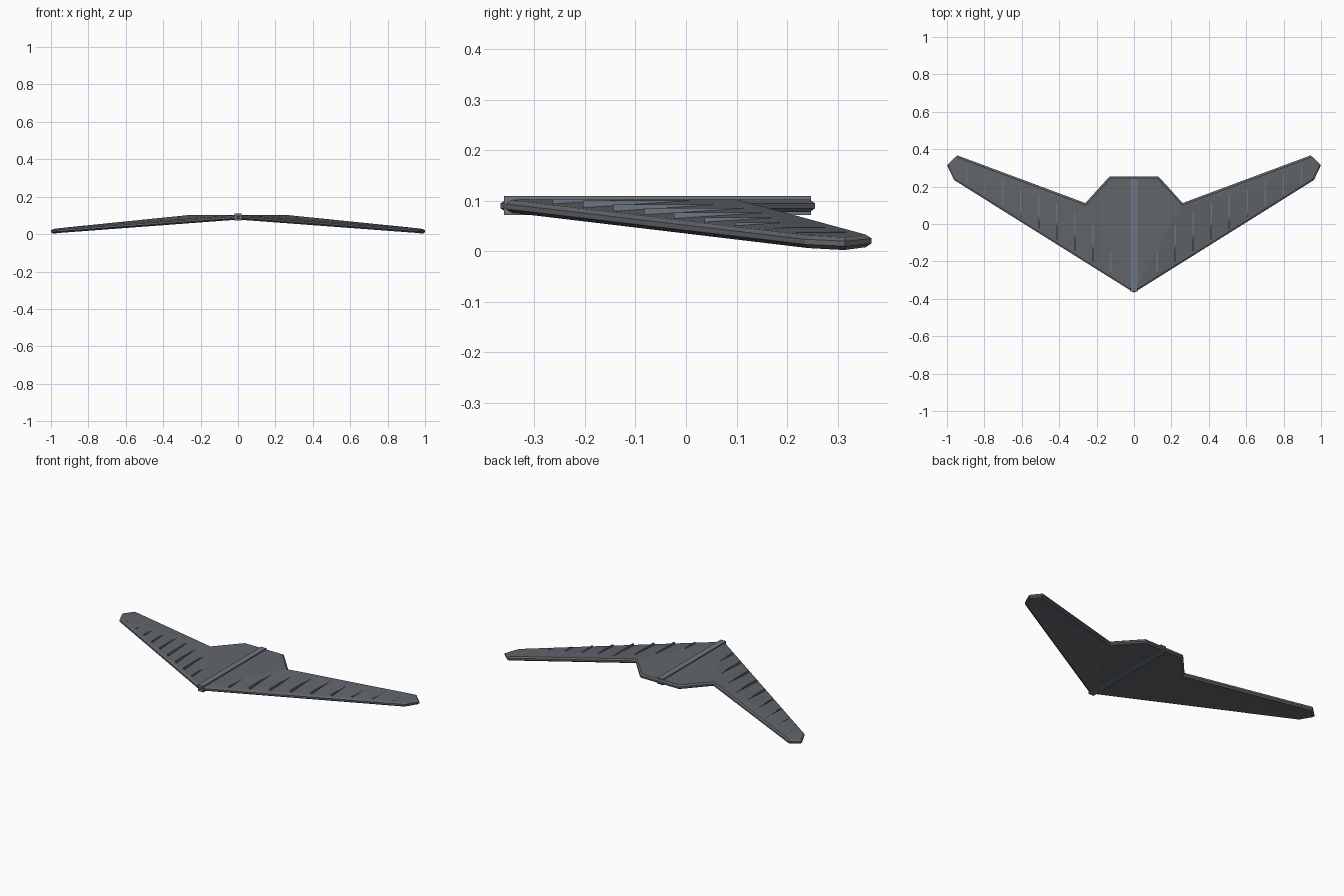
import bpy, bmesh
from mathutils import Vector

if "Cube" in bpy.data.objects:
    bpy.data.objects.remove(bpy.data.objects["Cube"])

# half outline: nose, leading tip, outer tip, trailing tip, notch, tail corner
HALF = [(0, -0.367), (0.962, 0.235), (1.0, 0.315), (0.945, 0.367), (0.26, 0.112), (0.13, 0.255)]
OUTLINE = HALF + [(-x, y) for x, y in reversed(HALF[1:])]
N = len(OUTLINE)
THICK = 0.0125
BEVEL = 0.01


def droop(x):
    return 0.09 - 0.075 * max(0, abs(x) - 0.26) / 0.74


def inset(points, d):
    out = []
    for i, p in enumerate(points):
        a, b, c = Vector(points[i - 1]), Vector(p), Vector(points[(i + 1) % len(points)])
        e1, e2 = (b - a).normalized(), (c - b).normalized()
        n1, n2 = Vector((-e1.y, e1.x)), Vector((-e2.y, e2.x))
        out.append(b + (n1 + n2) * d / (1 + n1.dot(n2)))
    return out


def material(name, color):
    m = bpy.data.materials.new(name)
    m.diffuse_color = (*color, 1)
    m.use_nodes = True
    m.node_tree.nodes["Principled BSDF"].inputs["Base Color"].default_value = m.diffuse_color
    return m


hull_mat = material("dark_grey", (0.12, 0.13, 0.145))
trim_mat = material("slate", (0.15, 0.18, 0.22))


def finish(name, bm, mat):
    bmesh.ops.recalc_face_normals(bm, faces=bm.faces)
    me = bpy.data.meshes.new(name)
    bm.to_mesh(me)
    bm.free()
    me.materials.append(mat)
    ob = bpy.data.objects.new(name, me)
    bpy.context.collection.objects.link(ob)
    return ob


# flying wing body: chamfered slab with drooping wings
bm = bmesh.new()
rings = []
for d, dz in ((BEVEL, -THICK), (0, -0.005), (0, 0.005), (BEVEL, THICK)):
    rings.append([bm.verts.new((q[0], q[1], droop(p[0]) + dz))
                  for p, q in zip(OUTLINE, inset(OUTLINE, d))])
for lo, hi in zip(rings, rings[1:]):
    for i in range(N):
        j = (i + 1) % N
        bm.faces.new((lo[i], lo[j], hi[j], hi[i]))
PANELS = [(0, 4, 5, 6, 7), (0, 1, 4), (1, 3, 4), (1, 2, 3),
          (0, 7, 10), (10, 7, 8), (10, 8, 9)]
for ring in (rings[0], rings[3]):
    for panel in PANELS:
        bm.faces.new([ring[k] for k in panel])
finish("wing_body", bm, hull_mat)


def box(name, lo, hi, mat):
    bm = bmesh.new()
    bmesh.ops.create_cube(bm, size=1)
    lo, hi = Vector(lo), Vector(hi)
    for v in bm.verts:
        v.co = (lo + hi) / 2 + v.co * (hi - lo)
    return finish(name, bm, mat)


# centre spine
box("spine", (-0.018, -0.36, 0.072), (0.018, 0.247, 0.109), trim_mat)

# wing ribs, level boxes that sink into the rising wing surface
for side in (-1, 1):
    for i in range(9):
        x = 0.125 + 0.096 * i
        front = -0.367 + 0.626 * x
        rear = 0.112 + 0.372 * (x - 0.26)
        y0 = front + 0.025
        y1 = front + 0.8 * (rear - front)
        z = droop(x)
        le_top = 0.09 - 0.0744 * x + THICK
        top = min(z + 0.012, le_top + 0.014)
        box("wing_rib", (side * x - 0.004, y0, top - 0.02),
            (side * x + 0.004, y1, top), trim_mat)
